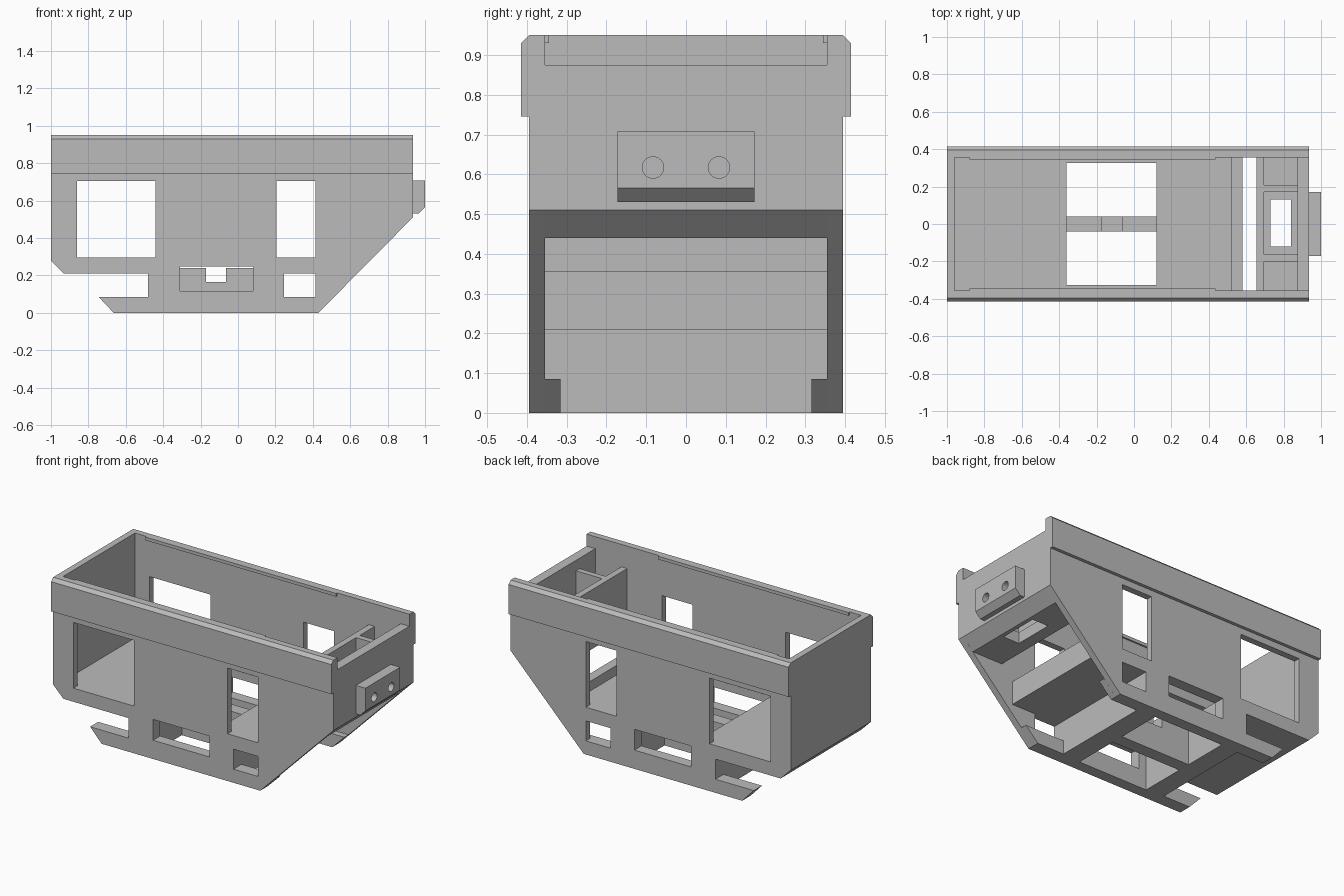
import bpy, bmesh, math

cube = bpy.data.objects.get("Cube")
if cube:
    bpy.data.objects.remove(cube, do_unlink=True)

grey = bpy.data.materials.new("plain_grey")
grey.use_nodes = True
grey.diffuse_color = (0.5, 0.5, 0.5, 1)
grey.node_tree.nodes["Principled BSDF"].inputs["Base Color"].default_value = (0.5, 0.5, 0.5, 1)

HALF = 0.355    # inner half width
OUTER = 0.395   # outer half width
POCKET = 0.315  # half width of the underside opening


def rect(x0, x1, z0, z1):
    return [(x0, z0), (x1, z0), (x1, z1), (x0, z1)]


def slab(name, loops, start, end, axis="y"):
    """Extrude a flat outline, with optional hole loops, along y or x."""
    curve = bpy.data.curves.new(name, "CURVE")
    curve.dimensions = "2D"
    curve.fill_mode = "BOTH"
    curve.extrude = abs(end - start) / 2
    for loop in loops:
        spline = curve.splines.new("POLY")
        spline.points.add(len(loop) - 1)
        for point, (u, v) in zip(spline.points, loop):
            point.co = (u, v, 0, 1)
        spline.use_cyclic_u = True
    temp = bpy.data.objects.new(name + "_outline", curve)
    mesh = bpy.data.meshes.new_from_object(temp)
    bpy.data.objects.remove(temp)
    bpy.data.curves.remove(curve)
    bm = bmesh.new()
    bm.from_mesh(mesh)
    mid = (start + end) / 2
    for v in bm.verts:
        u, w, d = v.co
        v.co = (u, mid + d, w) if axis == "y" else (mid + d, u, w)
    bmesh.ops.remove_doubles(bm, verts=bm.verts, dist=0.0001)
    bmesh.ops.dissolve_limit(bm, angle_limit=0.01, verts=bm.verts, edges=bm.edges)
    bmesh.ops.recalc_face_normals(bm, faces=bm.faces)
    bm.to_mesh(mesh)
    bm.free()
    for poly in mesh.polygons:
        poly.use_smooth = False
    mesh.name = name
    mesh.materials.clear()
    mesh.materials.append(grey)
    obj = bpy.data.objects.new(name, mesh)
    bpy.context.collection.objects.link(obj)
    return obj


# Side walls, with windows and their inner strips
wall = [(-1, 0.95), (-1, 0.28), (-0.93, 0.21), (-0.48, 0.21), (-0.48, 0.085),
        (-0.745, 0.085), (-0.665, 0), (0.43, 0), (0.935, 0.51), (0.935, 0.95)]
slot = rect(-0.31, 0.08, 0.117, 0.247)
windows = [rect(-0.86, -0.44, 0.295, 0.705), rect(0.205, 0.415, 0.295, 0.705),
           rect(0.245, 0.415, 0.085, 0.21), slot]
tongue = [(-0.745, 0.085), (-0.665, 0), (-0.48, 0), (-0.48, 0.085)]
skid = [(0.245, 0), (0.43, 0), (0.515, 0.085), (0.245, 0.085)]
for side, s in (("left_back", 1), ("right_front", -1)):
    slab(side + "_wall", [wall] + windows, s * HALF, s * OUTER)
    slab(side + "_tongue", [tongue], s * POCKET, s * HALF)
    slab(side + "_skid", [skid], s * POCKET, s * HALF)
    slab(side + "_floor_rim", [rect(-0.36, 0.12, 0, 0.295), slot], s * 0.325, s * HALF)
    slab(side + "_inner_rail", [rect(-0.88, 0.435, 0.93, 0.95)], s * 0.345, s * HALF)
    # Raised upper band with a chamfered top edge
    band = [(s * OUTER, 0.745), (s * 0.415, 0.745), (s * 0.415, 0.93), (s * OUTER, 0.95)]
    slab(side + "_upper_band", [band], -1, 0.935, axis="x")

# Rear wall and rear floor in one section
slab("rear_wall_and_floor", [[(-1, 0.95), (-1, 0.28), (-0.93, 0.21), (-0.48, 0.21),
     (-0.48, 0), (-0.36, 0), (-0.36, 0.295), (-0.96, 0.295), (-0.96, 0.95)]], -HALF, HALF)

# Front floor with its raised lip
slab("front_floor", [[(0.12, 0), (0.245, 0), (0.245, 0.21), (0.58, 0.21), (0.58, 0.355),
     (0.52, 0.355), (0.52, 0.295), (0.12, 0.295)]], -HALF, HALF)

# Notched bridge across the floor opening
slab("floor_bridge", [[(-0.36, 0), (0.12, 0), (0.12, 0.24), (-0.065, 0.24),
     (-0.065, 0.165), (-0.17, 0.165), (-0.17, 0.24), (-0.36, 0.24)]], -0.04, 0.04)

# Nose: inner wall, plate and front wall, open in the middle
nose = [(0.655, 0.44), (0.865, 0.44), (0.935, 0.51), (0.935, 0.875), (0.875, 0.875),
        (0.875, 0.51), (0.695, 0.51), (0.695, 0.81), (0.655, 0.81)]
slab("nose_right", [nose], -HALF, -0.12)
slab("nose_left", [nose], 0.13, HALF)
slab("nose_inner_middle", [[(0.655, 0.44), (0.73, 0.44), (0.73, 0.51), (0.695, 0.51),
     (0.695, 0.81), (0.655, 0.81)]], -0.12, 0.13)
slab("nose_front_middle", [[(0.84, 0.44), (0.865, 0.44), (0.935, 0.51), (0.935, 0.875),
     (0.875, 0.875), (0.875, 0.51), (0.84, 0.51)]], -0.12, 0.13)
for name, y in (("right", -0.2), ("left", 0.172)):
    slab("nose_rib_" + name, [rect(0.695, 0.875, 0.51, 0.81)], y, y + 0.036)

# Coupling block with two round sockets
block = slab("coupling_block", [[(0.935, 0.53), (0.965, 0.53), (1, 0.565), (1, 0.707),
             (0.935, 0.707)]], -0.172, 0.172)
for y in (-0.083, 0.083):
    circle = [(y + 0.027 * math.cos(math.tau * i / 32), 0.617 + 0.027 * math.sin(math.tau * i / 32))
              for i in range(32)]
    cutter = slab("socket_cutter", [circle], 0.94, 1.05, axis="x")
    mod = block.modifiers.new("socket", "BOOLEAN")
    mod.operation = "DIFFERENCE"
    mod.solver = "EXACT"
    mod.object = cutter
    cutter.hide_render = True
    cutter.hide_set(True)
